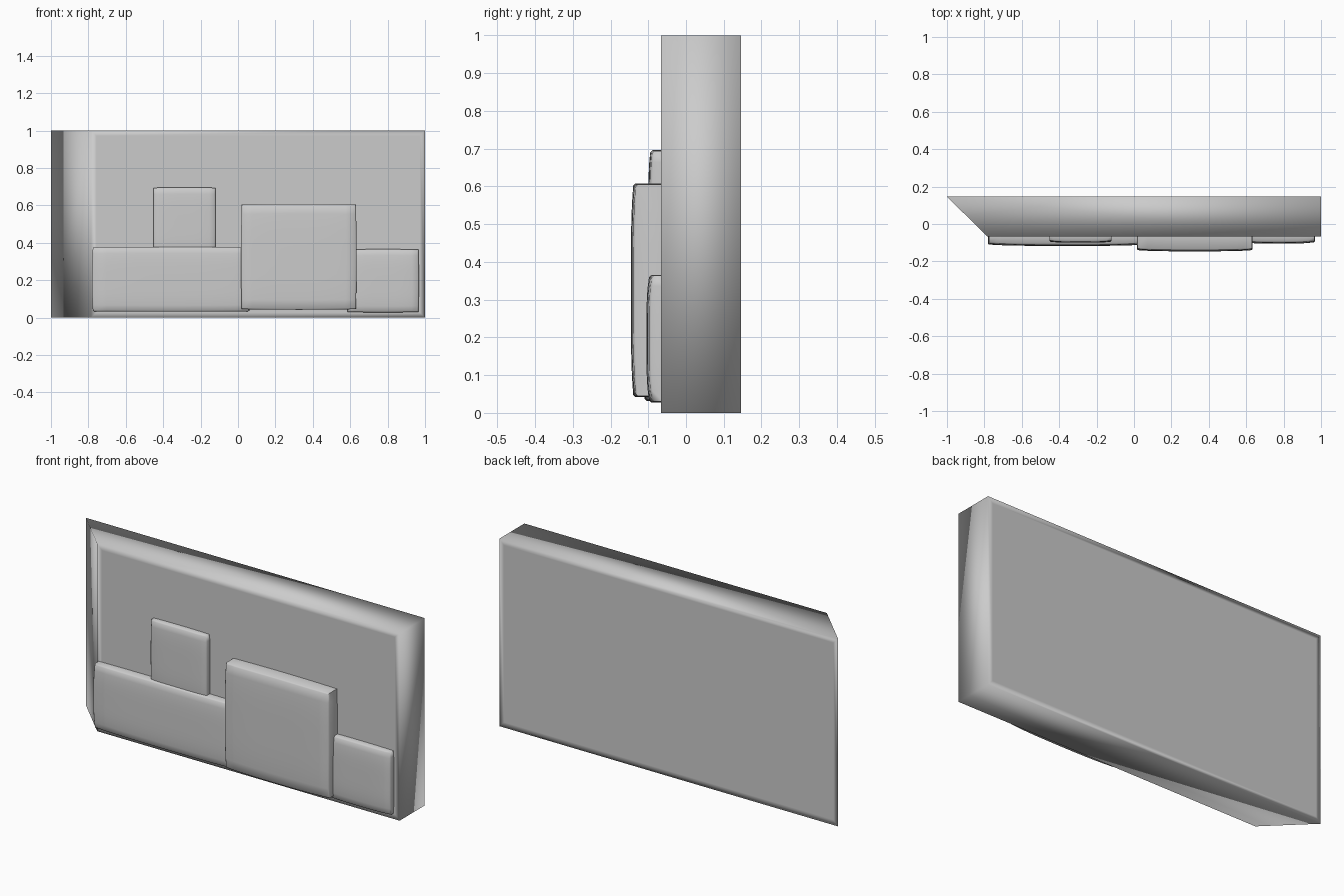
import bpy, bmesh

if "Cube" in bpy.data.objects:
    bpy.data.objects.remove(bpy.data.objects["Cube"])


def finish(name, bm, angle=None):
    bmesh.ops.recalc_face_normals(bm, faces=bm.faces)
    mesh = bpy.data.meshes.new(name)
    bm.to_mesh(mesh)
    bm.free()
    ob = bpy.data.objects.new(name, mesh)
    bpy.context.collection.objects.link(ob)
    bpy.context.view_layer.objects.active = ob
    ob.select_set(True)
    if angle is None:
        bpy.ops.object.shade_smooth()
    else:
        bpy.ops.object.shade_smooth_by_angle(angle=angle)
    ob.select_set(False)
    return ob


# Backing slab: mitred left end, softly shaded borders from inset loops
def slab():
    bm = bmesh.new()
    outline = [(-1, 0.146), (-0.785, -0.066), (1, -0.066), (1, 0.146)]
    face = bm.faces.new([bm.verts.new((x, y, 0)) for x, y in outline])
    top = bmesh.ops.extrude_face_region(bm, geom=[face])["geom"]
    for v in top:
        if isinstance(v, bmesh.types.BMVert):
            v.co.z = 1
    bmesh.ops.recalc_face_normals(bm, faces=bm.faces)
    broad = [f for f in bm.faces if abs(f.normal.y) > 0.9]
    bmesh.ops.inset_individual(bm, faces=broad, thickness=0.04)
    finish("backing_slab", bm)


# Padded panel: bulging front with a rounded rim and straight sides into the slab
def panel(name, x0, x1, z0, z1, front, bulge=0.014, n=12, back=-0.06):
    bm = bmesh.new()
    cx, cz = (x0 + x1) / 2, (z0 + z1) / 2
    hx, hz = (x1 - x0) / 2, (z1 - z0) / 2
    bmesh.ops.create_grid(bm, x_segments=n, y_segments=n, size=1)
    for v in bm.verts:
        u, w = v.co.x, v.co.y
        dome = (1 - u ** 4) * 0.5 + (1 - w ** 4) * 0.5
        bow_x = 1 - 0.012 * w * w
        bow_z = 1 - 0.012 * u * u
        v.co = (cx + u * hx * bow_x, front + bulge * (1 - dome), cz + w * hz * bow_z)
    # rim turned slightly outward, then straight to the back
    rim = [e for e in bm.edges if e.is_boundary]
    for target, grow in ((0.006, 0.006), (None, 0)):
        ext = bmesh.ops.extrude_edge_only(bm, edges=rim)["geom"]
        for v in ext:
            if isinstance(v, bmesh.types.BMVert):
                dx, dz = v.co.x - cx, v.co.z - cz
                v.co.x += grow * dx / hx
                v.co.z += grow * dz / hz
                v.co.y = back if target is None else v.co.y + target
        rim = [e for e in ext if isinstance(e, bmesh.types.BMEdge)]
    bmesh.ops.holes_fill(bm, edges=rim)
    finish(name, bm, 0.9)


slab()
panel("long_panel", -0.775, 0.06, 0.038, 0.372, -0.117)
panel("upper_panel", -0.447, -0.125, 0.345, 0.690, -0.100, 0.010)
panel("large_panel", 0.022, 0.628, 0.048, 0.602, -0.146, 0.012)
panel("small_panel", 0.59, 0.961, 0.034, 0.360, -0.105, 0.014)
